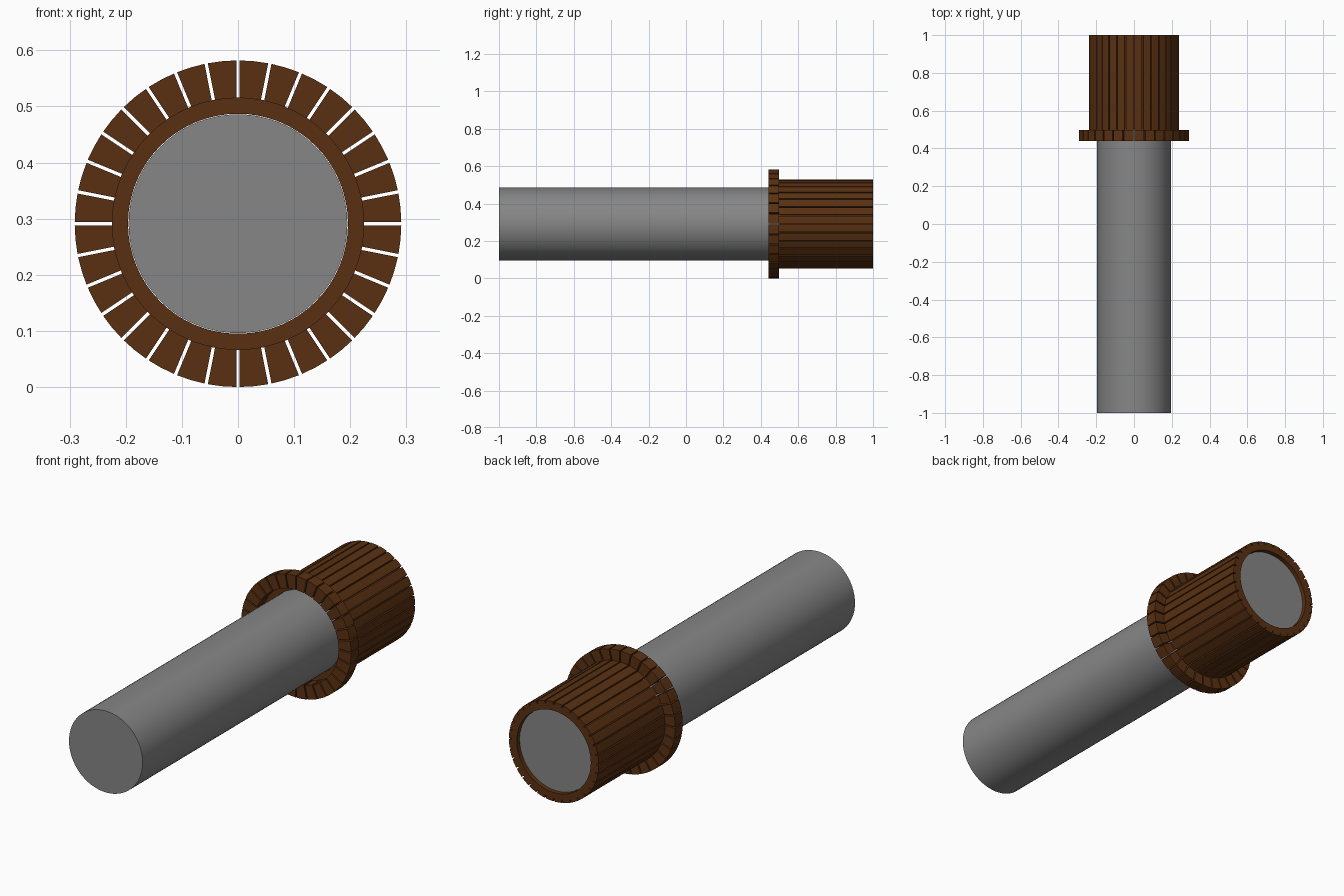
import bpy, bmesh, math

AXIS_Z = 0.291      # height of the shaft axis
SEGMENTS = 32
GAP = 0.006         # width of the slot between copper bars

if "Cube" in bpy.data.objects:
    bpy.data.objects.remove(bpy.data.objects["Cube"], do_unlink=True)


def material(name, colour):
    m = bpy.data.materials.new(name)
    m.use_nodes = True
    m.diffuse_color = (*colour, 1)
    m.node_tree.nodes["Principled BSDF"].inputs["Base Color"].default_value = (*colour, 1)
    return m


steel = material("grey steel", (0.24, 0.24, 0.24))
copper = material("brown copper", (0.1, 0.03, 0.006))


def polar(r, angle, y):
    return (r * math.sin(angle), y, AXIS_Z + r * math.cos(angle))


def finish(name, bm, mat, smooth=True):
    bmesh.ops.recalc_face_normals(bm, faces=bm.faces)
    mesh = bpy.data.meshes.new(name)
    bm.to_mesh(mesh)
    bm.free()
    mesh.materials.append(mat)
    ob = bpy.data.objects.new(name, mesh)
    bpy.context.collection.objects.link(ob)
    if smooth:
        bpy.ops.object.select_all(action='DESELECT')
        bpy.context.view_layer.objects.active = ob
        ob.select_set(True)
        bpy.ops.object.shade_smooth_by_angle(angle=math.radians(30))
    return ob


def bridge(bm, a, b):
    for i in range(len(a)):
        j = (i + 1) % len(a)
        bm.faces.new((a[i], a[j], b[j], b[i]))


def lathe(bm, profile, sides):
    """Revolve a closed (radius, y) profile about the shaft axis."""
    rings = [[bm.verts.new(polar(r, 2 * math.pi * k / sides, y)) for r, y in profile]
             for k in range(sides)]
    for k in range(sides):
        bridge(bm, rings[k], rings[(k + 1) % sides])


# Shaft, slightly recessed at the back end
bm = bmesh.new()
ends = [[bm.verts.new(polar(0.195, 2 * math.pi * k / 64, y)) for k in range(64)]
        for y in (-1, 0.98)]
bridge(bm, *ends)
for ring in ends:
    bm.faces.new(ring)
finish("shaft", bm, steel)

# Core sleeve under the bars
bm = bmesh.new()
lathe(bm, [(0.196, 0.5), (0.225, 0.5), (0.225, 1), (0.196, 1)], 64)
finish("core_sleeve", bm, copper)

# Ring of L-shaped bars, each with a raised tooth at its front end
bm = bmesh.new()
profile = [(0.224, 0.44), (0.291, 0.44), (0.291, 0.498),
           (0.238, 0.498), (0.238, 1), (0.224, 1)]
half = math.pi / SEGMENTS
for s in range(SEGMENTS):
    middle = (2 * s + 1) * half
    slices = []
    for t in (-1, 0, 1):
        slices.append([bm.verts.new(polar(r, middle + t * (half - math.asin(GAP / 2 / r)), y))
                       for r, y in profile])
    bridge(bm, slices[0], slices[1])
    bridge(bm, slices[1], slices[2])
    bm.faces.new(slices[0])
    bm.faces.new(slices[2])
finish("commutator_bars", bm, copper)
